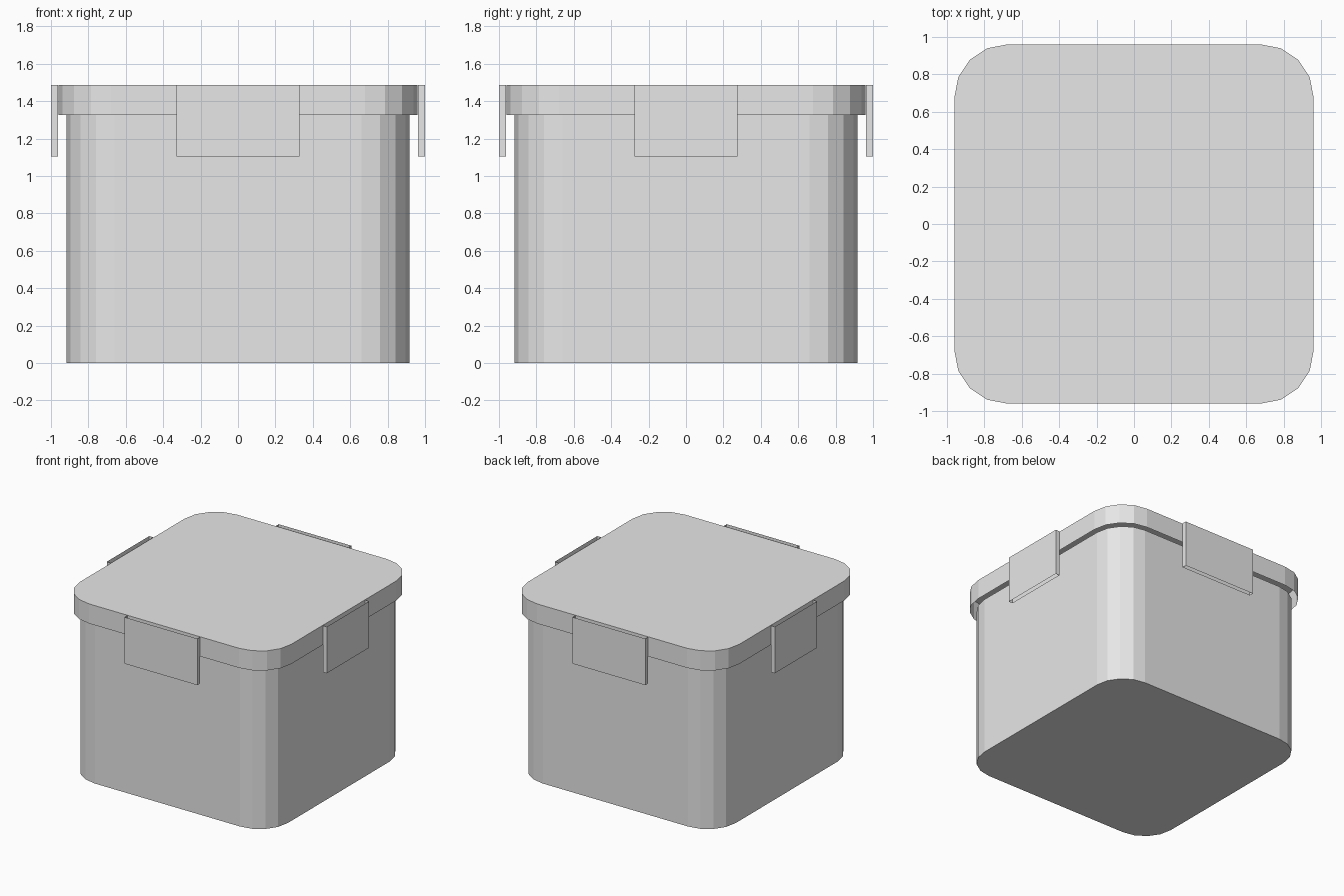
import bpy, bmesh, math

if "Cube" in bpy.data.objects:
    bpy.data.objects.remove(bpy.data.objects["Cube"])

grey = bpy.data.materials.new("light grey")
grey.diffuse_color = (0.8, 0.8, 0.8, 1)
grey.use_nodes = True
grey.node_tree.nodes["Principled BSDF"].inputs["Base Color"].default_value = grey.diffuse_color


def rounded_square(half, radius, steps=4):
    """Counter-clockwise outline with faceted round corners."""
    pts, c = [], half - radius
    for i, (sx, sy) in enumerate([(1, 1), (-1, 1), (-1, -1), (1, -1)]):
        for k in range(steps + 1):
            a = math.pi / 2 * (i + k / steps)
            pts.append((sx * c + radius * math.cos(a), sy * c + radius * math.sin(a)))
    return pts


def wall(name, outline, z0, z1, bottom=False, top=False):
    """Upright wall along a closed outline, with optional end caps."""
    bm = bmesh.new()
    lo = [bm.verts.new((x, y, z0)) for x, y in outline]
    hi = [bm.verts.new((x, y, z1)) for x, y in outline]
    n = len(outline)
    for i in range(n):
        j = (i + 1) % n
        bm.faces.new((lo[i], lo[j], hi[j], hi[i]))
    if bottom:
        bm.faces.new(lo[::-1])
    if top:
        bm.faces.new(hi)
    mesh = bpy.data.meshes.new(name)
    bm.to_mesh(mesh)
    bm.free()
    mesh.materials.append(grey)
    obj = bpy.data.objects.new(name, mesh)
    bpy.context.collection.objects.link(obj)
    return obj


# container and its overhanging lid, which is open underneath
wall("container_body", rounded_square(0.916, 0.256), 0, 1.326, bottom=True)
wall("lid", rounded_square(0.96, 0.28), 1.326, 1.487, top=True)

# four latch flaps: thin sleeves open at top and bottom, wider on front and back
for i, side in enumerate(("front", "right", "back", "left")):
    w = 0.33 if i % 2 == 0 else 0.275
    flap = wall(side + "_latch", [(-w, -1.0), (w, -1.0), (w, -0.963), (-w, -0.963)], 1.105, 1.487)
    flap.rotation_euler.z = i * math.pi / 2
